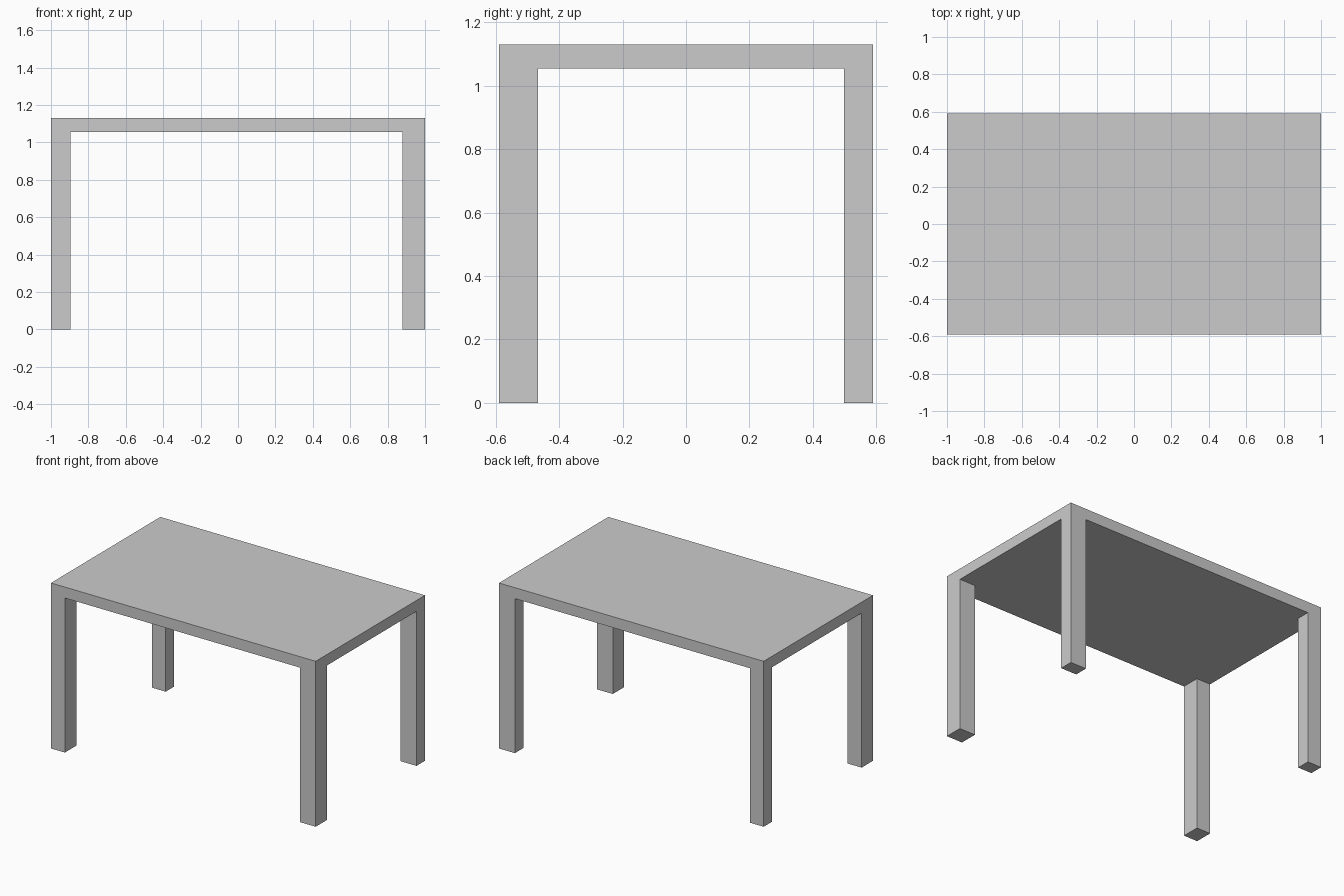
import bpy

if "Cube" in bpy.data.objects:
    bpy.data.objects.remove(bpy.data.objects["Cube"])

HALF_X, HALF_Y = 1.0, 0.59
UNDERSIDE, TOP = 1.055, 1.13


def box(name, low, high):
    """Add a box spanning two opposite corners."""
    bpy.ops.mesh.primitive_cube_add(
        size=1, location=[(a + b) / 2 for a, b in zip(low, high)])
    obj = bpy.context.object
    obj.name = name
    obj.scale = [b - a for a, b in zip(low, high)]
    bpy.ops.object.transform_apply(location=False, rotation=False, scale=True)
    return obj


# Flat slab top
box("table_top", (-HALF_X, -HALF_Y, UNDERSIDE), (HALF_X, HALF_Y, TOP))

# Corner legs flush with the top; left/right and front/back sizes differ slightly
x_spans = {"left": (-HALF_X, -0.895), "right": (0.88, HALF_X)}
y_spans = {"front": (-HALF_Y, -0.467), "back": (0.498, HALF_Y)}
for side, (x0, x1) in x_spans.items():
    for end, (y0, y1) in y_spans.items():
        box(f"{end}_{side}_leg", (x0, y0, 0), (x1, y1, UNDERSIDE))
